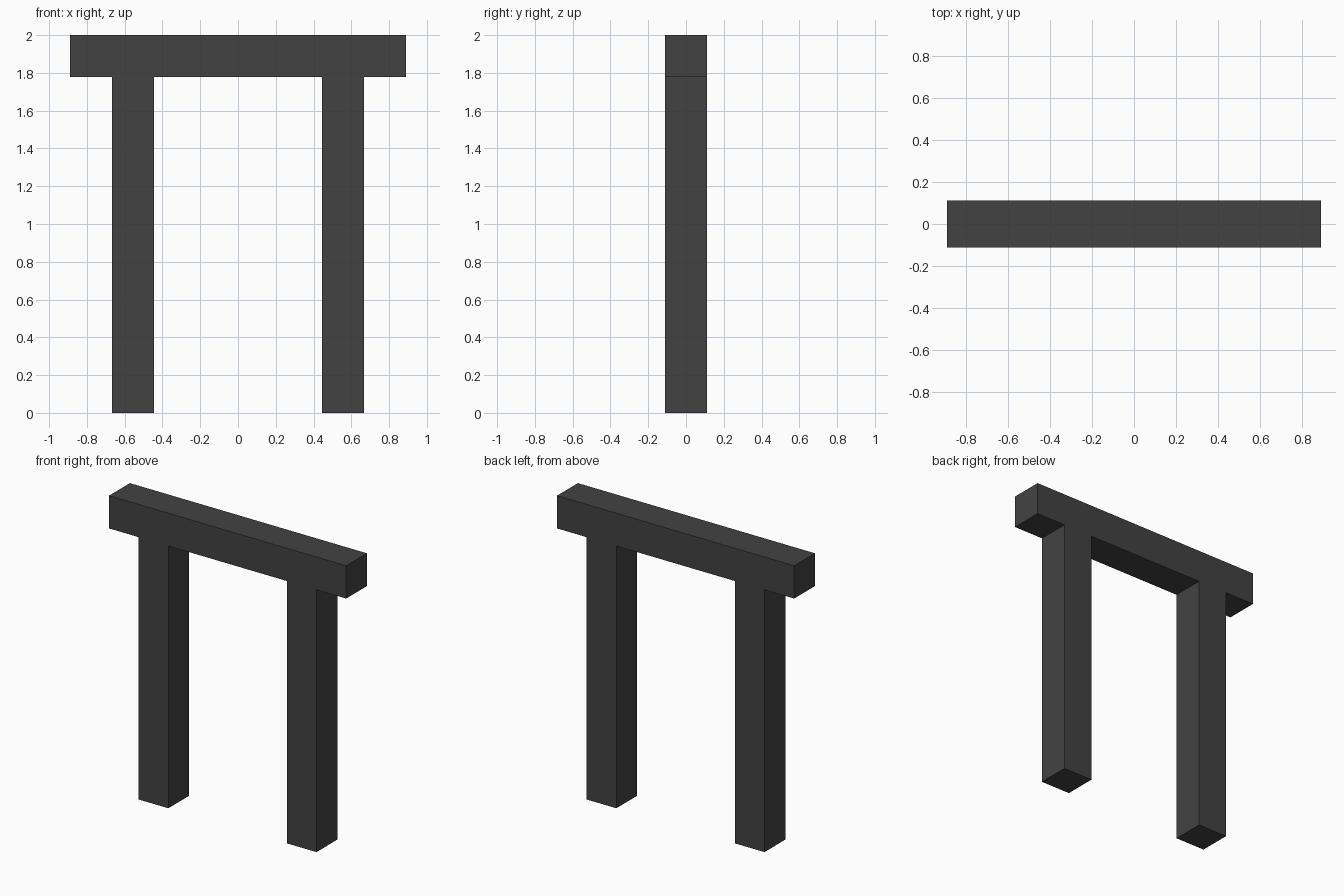
import bpy

if "Cube" in bpy.data.objects:
    bpy.data.objects.remove(bpy.data.objects["Cube"])

U = 2 / 9            # the frame is built on a square module: 9 modules tall, 1 thick

charcoal = bpy.data.materials.new("charcoal")
charcoal.diffuse_color = (0.055, 0.055, 0.055, 1)
charcoal.use_nodes = True
charcoal.node_tree.nodes["Principled BSDF"].inputs["Base Color"].default_value = charcoal.diffuse_color


def box(name, centre, size):
    bpy.ops.mesh.primitive_cube_add(size=1, location=centre)
    ob = bpy.context.object
    ob.name = name
    ob.scale = size
    bpy.ops.object.transform_apply(location=False, rotation=False, scale=True)
    ob.data.materials.append(charcoal)
    return ob


# Two square posts
for side, label in ((-1, "left"), (1, "right")):
    box(f"{label}_post", (side * 2.5 * U, 0, 4 * U), (U, U, 8 * U))

# Crossbeam overhanging both posts
box("crossbeam", (0, 0, 8.5 * U), (8 * U, U, U))
